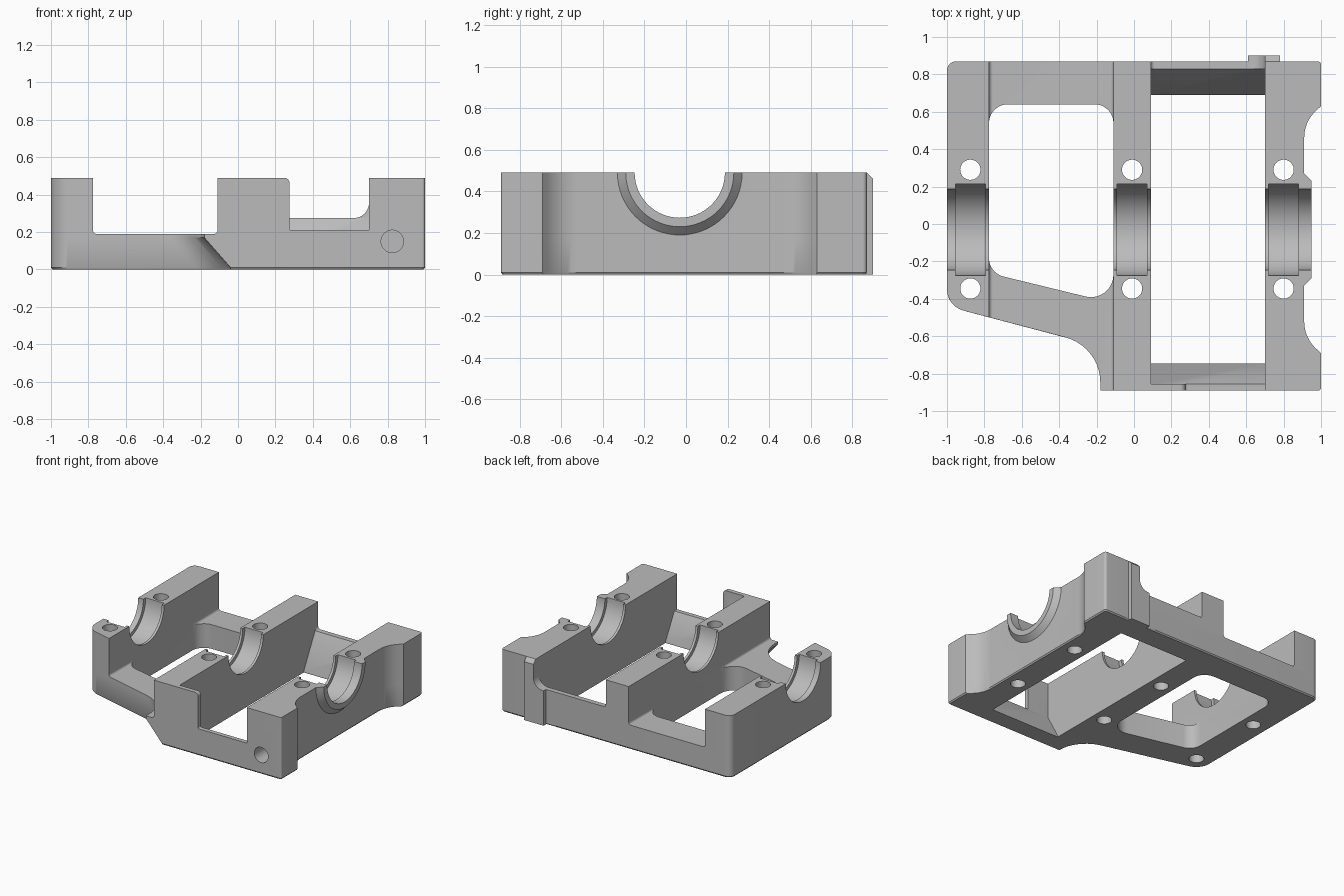
import bpy, bmesh, math
from mathutils import Vector

if "Cube" in bpy.data.objects:
    bpy.data.objects.remove(bpy.data.objects["Cube"])

HEIGHT = 0.49
BORE_Y = -0.03

metal = bpy.data.materials.new("cast_grey")
metal.use_nodes = True
GREY = (0.5, 0.5, 0.5, 1)
metal.diffuse_color = GREY
metal.node_tree.nodes["Principled BSDF"].inputs["Base Color"].default_value = GREY


def rounded(corners, steps=10):
    """Polygon from (u, v, radius) corners, with arcs where radius > 0."""
    out = []
    for i, (x, y, r) in enumerate(corners):
        p = Vector((x, y))
        if r == 0:
            out.append(p)
            continue
        before = Vector(corners[i - 1][:2])
        after = Vector(corners[(i + 1) % len(corners)][:2])
        u, v = (before - p).normalized(), (after - p).normalized()
        half = u.angle(v) / 2
        centre = p + (u + v).normalized() * r / math.sin(half)
        a = p + u * r / math.tan(half) - centre
        b = p + v * r / math.tan(half) - centre
        w = math.pi - 2 * half
        for k in range(steps + 1):
            t = k / steps
            out.append(centre + (a * math.sin((1 - t) * w) + b * math.sin(t * w)) / math.sin(w))
    return out


def loft(name, layers, axis="z"):
    """Closed solid through a list of (position, outline) layers along an axis."""
    place = {"x": lambda p, w: (w, p[0], p[1]),
             "y": lambda p, w: (p[0], w, p[1]),
             "z": lambda p, w: (p[0], p[1], w)}[axis]
    bm = bmesh.new()
    rings = [[bm.verts.new(place(p, w)) for p in pts] for w, pts in layers]
    for low, high in zip(rings, rings[1:]):
        for i in range(len(low)):
            bm.faces.new((low[i - 1], low[i], high[i], high[i - 1]))
    bm.faces.new(rings[0])
    bm.faces.new(rings[-1])
    bmesh.ops.recalc_face_normals(bm, faces=bm.faces)
    mesh = bpy.data.meshes.new(name)
    bm.to_mesh(mesh)
    bm.free()
    ob = bpy.data.objects.new(name, mesh)
    bpy.context.collection.objects.link(ob)
    return ob


def prism(name, corners, axis, lo, hi):
    pts = rounded(corners)
    return loft(name, [(lo, pts), (hi, pts)], axis)


def circle(u, v, r, n=64):
    return [(u + r * math.cos(k * math.tau / n), v + r * math.sin(k * math.tau / n))
            for k in range(n)]


def cylinder(name, u, v, r, axis, lo, hi):
    pts = circle(u, v, r)
    return loft(name, [(lo, pts), (hi, pts)], axis)


def combine(tool, operation="DIFFERENCE"):
    bpy.context.view_layer.objects.active = block
    mod = block.modifiers.new("shape", "BOOLEAN")
    mod.operation, mod.solver, mod.object = operation, "EXACT", tool
    bpy.ops.object.modifier_apply(modifier=mod.name)
    bpy.data.objects.remove(tool)


def outline(nose_x, nose_y):
    """Plan of the casting; the front nose moves with height."""
    return rounded([(-1, -0.44, 0.12), (nose_x, nose_y, 0.25), (nose_x, -0.89, 0),
                    (1, -0.89, 0.015), (1, -0.69, 0), (0.91, -0.61, 0.2),
                    (0.91, 0.55, 0.2), (1, 0.63, 0), (1, 0.87, 0.02), (-1, 0.87, 0.05)])


# Solid casting with slanted nose and a small bottom chamfer
foot, upper = outline(-0.04, -0.693), outline(-0.18, -0.655)
block = loft("bearing_block", [(0, [p * 0.992 for p in foot]), (0.01, foot),
                               (0.17, upper), (HEIGHT, upper)])

# Rear pad and the raised collar around the outer bore
combine(prism("rear_pad", [(0.8, 0, 0), (0.9, 0, 0), (0.9, 0.46, 0),
                           (0.87, HEIGHT, 0), (0.8, HEIGHT, 0)], "x", 0.61, 0.78), "UNION")
combine(loft("collar", [(0.87, circle(BORE_Y, HEIGHT, 0.34)),
                        (0.95, circle(BORE_Y, HEIGHT, 0.26))], "x"), "UNION")
combine(prism("top_trim", [(-2, -2, 0), (2, -2, 0), (2, 2, 0), (-2, 2, 0)], "z", HEIGHT, 1))

# Low bridge between the first two webs, and its opening
combine(prism("bridge_cut", [(-0.775, 0.19, 0.02), (-0.11, 0.19, 0.02),
                             (-0.11, 0.7, 0), (-0.775, 0.7, 0)], "y", -1.2, 1.2))
combine(prism("small_opening", [(-0.775, -0.262, 0.1), (-0.11, -0.424, 0.12),
                                (-0.11, 0.64, 0.1), (-0.775, 0.64, 0.1)], "z", -0.2, 0.4))

# Large opening with sloping end walls
combine(prism("large_opening", [(-0.745, -0.1, 0), (-0.745, 0.01, 0), (-0.855, 0.21, 0),
                                (-0.855, 0.7, 0), (0.83, 0.7, 0), (0.83, 0.275, 0),
                                (0.69, 0.01, 0), (0.69, -0.1, 0)], "x", 0.09, 0.7))

# Notches in the front and rear walls
combine(prism("front_notch", [(0.275, 0.21, 0.01), (0.7, 0.21, 0), (0.7, 0.6, 0),
                              (0.245, 0.6, 0), (0.245, HEIGHT, 0),
                              (0.275, HEIGHT, 0.028)], "y", -1.1, -0.7))
combine(prism("rear_notch", [(0.09, 0.275, 0.02), (0.7, 0.275, 0.08),
                             (0.7, 0.6, 0), (0.09, 0.6, 0)], "y", 0.6, 1.1))

# Main bore, shell grooves and bolt holes
combine(cylinder("main_bore", BORE_Y, HEIGHT, 0.217, "x", -1.2, 1.2))
for x in (-0.875, -0.01, 0.8):
    combine(cylinder("shell_groove", BORE_Y, HEIGHT, 0.245, "x", x - 0.08, x + 0.08))
    for y in (0.29, -0.345):
        combine(cylinder("bolt_hole", x, y, 0.054, "z", -0.2, 0.7))
combine(cylinder("front_hole", 0.825, 0.15, 0.06, "y", -1.1, -0.65))

# Finish
block.data.materials.clear()
block.data.materials.append(metal)
for poly in block.data.polygons:
    poly.material_index = 0
bpy.ops.object.select_all(action="DESELECT")
block.select_set(True)
bpy.context.view_layer.objects.active = block
bpy.ops.object.shade_smooth_by_angle(angle=math.radians(30))
